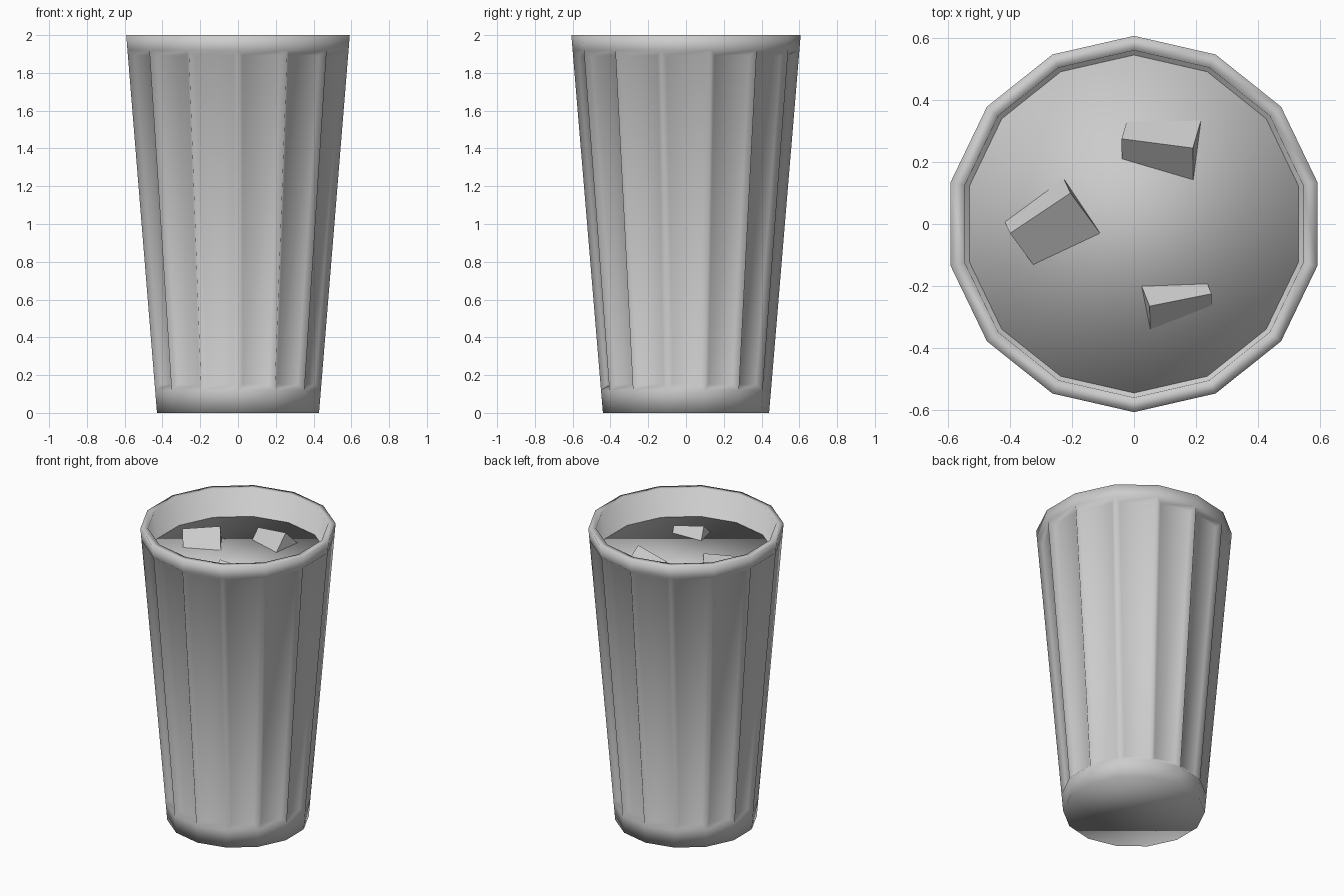
import bpy, bmesh, math
from mathutils import Vector

if "Cube" in bpy.data.objects:
    bpy.data.objects.remove(bpy.data.objects["Cube"])

SIDES = 14


def finish(name, bm, smooth):
    bmesh.ops.recalc_face_normals(bm, faces=bm.faces[:])
    for f in bm.faces:
        f.smooth = smooth
    me = bpy.data.meshes.new(name)
    bm.to_mesh(me)
    bm.free()
    ob = bpy.data.objects.new(name, me)
    bpy.context.collection.objects.link(ob)
    return ob


def lathe(bm, profile):
    """Spin (radius, z) points into a capped 14-sided solid; return face bands."""
    rings = []
    for r, z in profile:
        ring = []
        for i in range(SIDES):
            a = math.pi / 2 + math.tau * i / SIDES
            ring.append(bm.verts.new((r * math.cos(a), r * math.sin(a), z)))
        rings.append(ring)
    bands = []
    for lo, hi in zip(rings, rings[1:]):
        bands.append([bm.faces.new((lo[i], lo[(i + 1) % SIDES], hi[(i + 1) % SIDES], hi[i]))
                      for i in range(SIDES)])
    bm.faces.new(rings[0][::-1])
    bm.faces.new(rings[-1])
    return bands


# Tapered tumbler with sunken side panels
def outer(z):
    return 0.44 + 0.0835 * z, z


bm = bmesh.new()
bands = lathe(bm, [outer(0), outer(0.12), outer(1.92), outer(2.0), (0.56, 2.0), (0.41, 0.12)])
bmesh.ops.recalc_face_normals(bm, faces=bm.faces[:])
bmesh.ops.inset_individual(bm, faces=bands[1], thickness=0.03, depth=-0.024,
                           use_even_offset=True)
finish("glass", bm, True)

# Drink filling the tumbler
bm = bmesh.new()
lathe(bm, [(0.405, 0.13), (0.546, 1.815)])
finish("drink", bm, True)


# Ice cubes: top edge p-q, and a direction down the front face
def ice_cube(name, p, q, down):
    p, q = Vector(p), Vector(q)
    u = q - p
    size = u.length
    v = Vector(down)
    v = (v - u * (v.dot(u) / u.length_squared)).normalized() * size
    w = u.cross(v).normalized() * size
    bm = bmesh.new()
    bmesh.ops.create_cube(bm, size=1)
    for vert in bm.verts:
        c = vert.co + Vector((0.5, 0.5, 0.5))
        vert.co = p + u * c.x + v * c.y + w * c.z
    finish(name, bm, False)


ice_cube("ice_cube_back", (-0.04, 0.275, 1.875), (0.19, 0.245, 1.91), (0, -0.73, -0.68))
ice_cube("ice_cube_left", (-0.40, -0.03, 1.885), (-0.205, 0.10, 1.905), (0.095, -0.13, -0.09))
ice_cube("ice_cube_front", (0.05, -0.265, 1.885), (0.25, -0.225, 1.85), (0.015, -0.065, -0.065))
